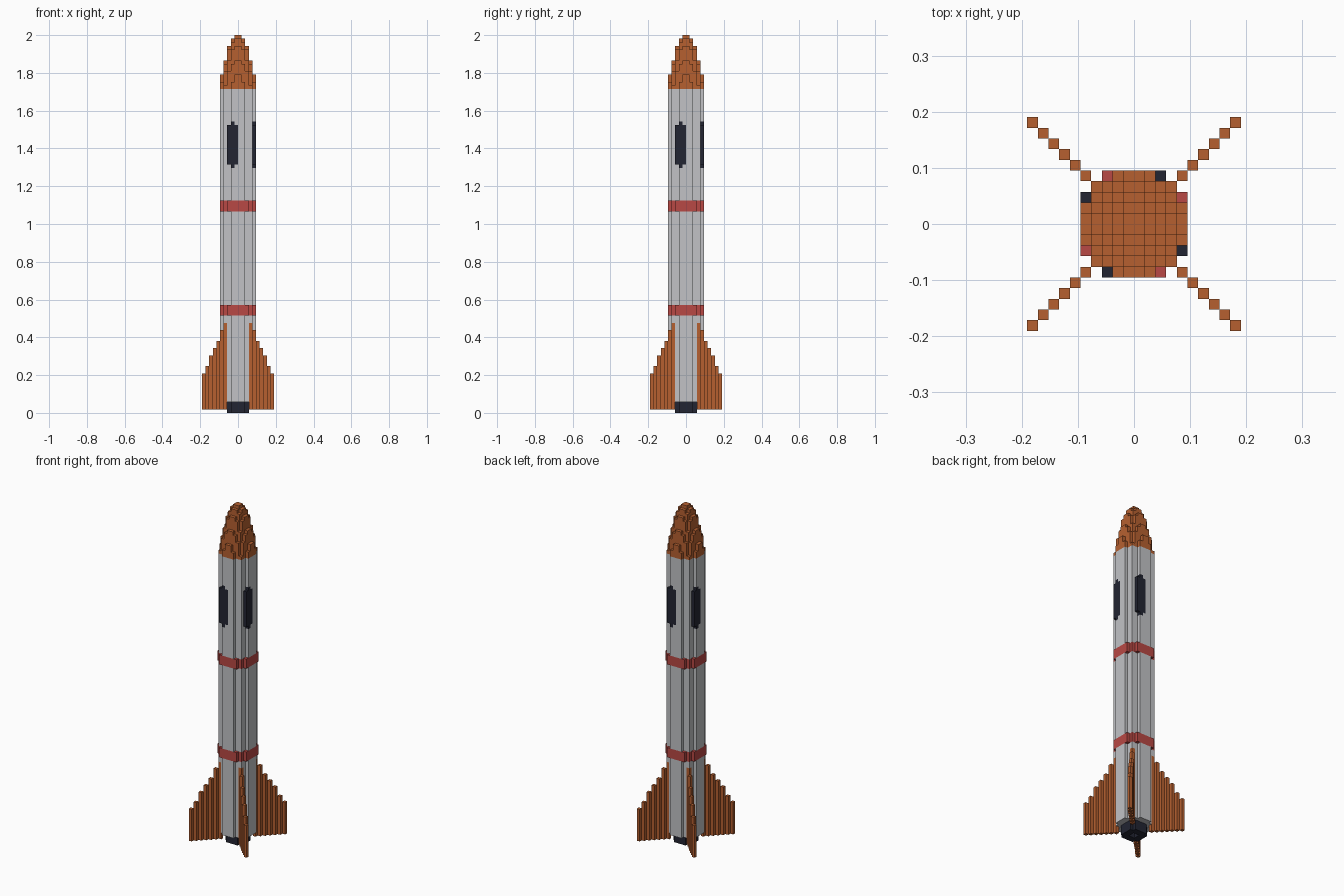
import bpy
import bmesh

if "Cube" in bpy.data.objects:
    bpy.data.objects.remove(bpy.data.objects["Cube"], do_unlink=True)

LAYERS = 105
U = 2 / LAYERS          # edge length of one block
SIDES = ((1, 0), (0, 1), (-1, 0), (0, -1))


def material(name, rgb):
    m = bpy.data.materials.new(name)
    m.use_nodes = True
    m.diffuse_color = (*rgb, 1)
    bsdf = next(n for n in m.node_tree.nodes if n.type == "BSDF_PRINCIPLED")
    bsdf.inputs["Base Color"].default_value = (*rgb, 1)
    return m


ORANGE = material("burnt_orange", (0.47, 0.118, 0.03))
GREY = material("light_grey", (0.54, 0.545, 0.565))
RED = material("band_red", (0.48, 0.065, 0.058))
DARK = material("dark_navy", (0.016, 0.018, 0.032))


def disc(r2, inner=0):
    """Grid cells whose centres lie within a squared radius."""
    span = range(-6, 6)
    return {(x, y) for x in span for y in span
            if inner < (x + .5) ** 2 + (y + .5) ** 2 <= r2}


def turn(cells, quarters):
    """Rotate cells about the axis by quarter turns."""
    for _ in range(quarters):
        cells = {(-y - 1, x) for x, y in cells}
    return cells


def prism(bm, cells, z0, z1):
    """Extrude a set of cells, leaving out walls between neighbours."""
    def quad(points):
        bm.faces.new([bm.verts.new((x * U, y * U, z * U)) for x, y, z in points])

    for x, y in cells:
        ring = [(x, y), (x + 1, y), (x + 1, y + 1), (x, y + 1)]
        quad([(*p, z1) for p in ring])
        quad([(*p, z0) for p in reversed(ring)])
        for dx, dy in SIDES:
            if (x + dx, y + dy) in cells:
                continue
            cx, cy = x + .5 + dx / 2, y + .5 + dy / 2
            a = (cx + dy / 2, cy - dx / 2)
            b = (cx - dy / 2, cy + dx / 2)
            quad([(*a, z0), (*b, z0), (*b, z1), (*a, z1)])


def build(name, mat, sections):
    """Make one object from stacked (cells, bottom, top) sections."""
    bm = bmesh.new()
    for cells, z0, z1 in sections:
        prism(bm, cells, z0, z1)
    mesh = bpy.data.meshes.new(name)
    bm.to_mesh(mesh)
    bm.free()
    mesh.materials.append(mat)
    obj = bpy.data.objects.new(name, mesh)
    bpy.context.collection.objects.link(obj)


hull = disc(25)
band = disc(30)

# Window cells, one window per side
pane_mid = {(-2, -5)}
pane_edge = {(-3, -5), (-1, -5)}
all_mid = set().union(*(turn(pane_mid, q) for q in range(4)))
all_panes = all_mid.union(*(turn(pane_edge, q) for q in range(4)))

# Fin column tops, from the hull outwards
fin_tops = (25, 23, 20, 18, 16, 13, 11)
roots = set().union(*(turn({(3, 3)}, q) for q in range(4)))

# Hull with gaps for fin roots, bands and windows
build("hull", GREY, [
    (hull - roots, 3, 25), (hull, 25, 27), (hull, 30, 56), (hull, 59, 68),
    (hull - all_mid, 68, 69), (hull - all_panes, 69, 80),
    (hull - all_mid, 80, 81), (hull, 81, 90)])

# Bands
build("lower_band", RED, [(band, 27, 30)])
build("upper_band", RED, [(band, 56, 59)])

# Engine nozzle, hollow in the middle
build("nozzle", DARK, [(disc(9, 1), 0, 3)])

# Rounded nose cone, one disc per layer
build("nose_cone", ORANGE,
      [(disc(25.6 - 25 * k / 15), 90 + k, 91 + k) for k in range(15)])

# Windows and fins, repeated around the axis
for q, side in enumerate(("front", "left", "back", "right")):
    build(side + "_window", DARK,
          [(turn(pane_mid, q), 68, 81), (turn(pane_edge, q), 69, 80)])
for q, corner in enumerate(("back_left", "back_right", "front_right", "front_left")):
    build(corner + "_fin", ORANGE,
          [(turn({(3 + i, 3 + i)}, q), 1, top) for i, top in enumerate(fin_tops)])
